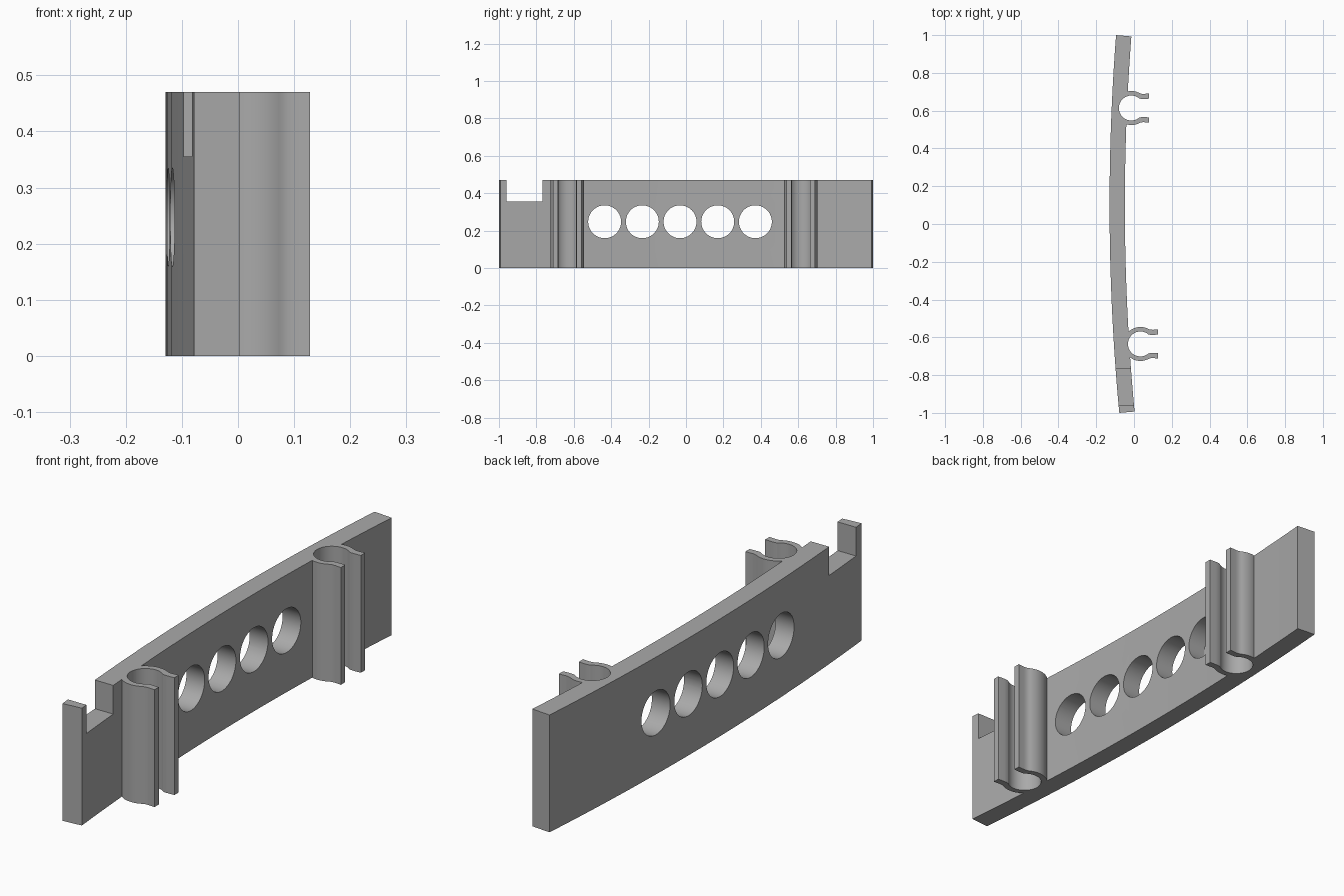
import bpy, bmesh, math
from mathutils import Matrix

if "Cube" in bpy.data.objects:
    bpy.data.objects.remove(bpy.data.objects["Cube"])

H = 0.47          # height of the whole bracket
THICK = 0.081     # wall thickness of the bowed bar

grey = bpy.data.materials.new("grey plastic")
grey.diffuse_color = (0.4, 0.4, 0.4, 1)
grey.use_nodes = True
grey.node_tree.nodes["Principled BSDF"].inputs["Base Color"].default_value = grey.diffuse_color


def prism(name, outline, z0, z1):
    """Extrude a closed xy outline from z0 to z1."""
    bm = bmesh.new()
    face = bm.faces.new([bm.verts.new((x, y, z0)) for x, y in outline])
    ext = bmesh.ops.extrude_face_region(bm, geom=[face])
    top = [v for v in ext["geom"] if isinstance(v, bmesh.types.BMVert)]
    bmesh.ops.translate(bm, verts=top, vec=(0, 0, z1 - z0))
    bmesh.ops.recalc_face_normals(bm, faces=bm.faces)
    return finish(name, bm)


def finish(name, bm):
    me = bpy.data.meshes.new(name)
    bm.to_mesh(me)
    bm.free()
    me.materials.append(grey)
    ob = bpy.data.objects.new(name, me)
    bpy.context.collection.objects.link(ob)
    return ob


def combine(target, other, operation):
    """Apply a boolean and remove the helper."""
    bpy.context.view_layer.objects.active = target
    mod = target.modifiers.new("cut", "BOOLEAN")
    mod.operation, mod.solver, mod.object = operation, "EXACT", other
    bpy.ops.object.modifier_apply(modifier=mod.name)
    bpy.data.objects.remove(other)


def back_x(y):
    return -0.129 - 0.0085 * y + 0.0425 * y * y


def clip_outline(cx, cy, r, end_deg, arm):
    """Symmetric keyhole shape: an arc followed by the arm points."""
    n = 28
    half = [(r * math.cos(a), r * math.sin(a)) for a in
            (math.pi + (math.radians(end_deg) - math.pi) * i / n for i in range(n + 1))]
    half += arm
    loop = half + [(x, -y) for x, y in reversed(half[1:])]
    return [(cx + x, cy + y) for x, y in loop]


# Bowed bar
N = 24
ys = [-1 + 2 * i / N for i in range(N + 1)]
outer = [(back_x(y), y) for y in ys]
inner = [(back_x(y) + THICK, y * 0.993) for y in ys]
bar = prism("bowed_bar", outer + inner[::-1], 0, H)

# Two snap clips on the inner side, each a solid keyhole hollowed by a bore and slot
for cx, cy in ((-0.014, 0.614), (0.034, -0.635)):
    body = clip_outline(cx, cy, 0.09, 60, [(0.055, 0.0755), (0.066, 0.075), (0.094, 0.077)])
    bore = clip_outline(cx, cy, 0.066, 50, [(0.052, 0.0485), (0.064, 0.048), (0.13, 0.051)])
    combine(bar, prism("clip", body, 0, H), "UNION")
    combine(bar, prism("clip_bore", bore, -0.1, H + 0.1), "DIFFERENCE")

# Open notch near the front end
notch = [(-0.3, -0.96), (0.3, -0.96), (0.3, -0.767), (-0.3, -0.767)]
combine(bar, prism("notch", notch, 0.355, H + 0.1), "DIFFERENCE")

# Row of five round holes
for i in range(5):
    bm = bmesh.new()
    bmesh.ops.create_cone(bm, cap_ends=True, segments=48, radius1=0.088, radius2=0.088, depth=0.24,
                          matrix=Matrix.Translation((-0.09, -0.435 + 0.2015 * i, 0.247))
                          @ Matrix.Rotation(math.pi / 2, 4, "Y"))
    combine(bar, finish("hole", bm), "DIFFERENCE")

# Smooth curved walls, crisp corners
bpy.ops.object.select_all(action="DESELECT")
bar.select_set(True)
bpy.context.view_layer.objects.active = bar
bpy.ops.object.shade_smooth_by_angle(angle=math.radians(25))
